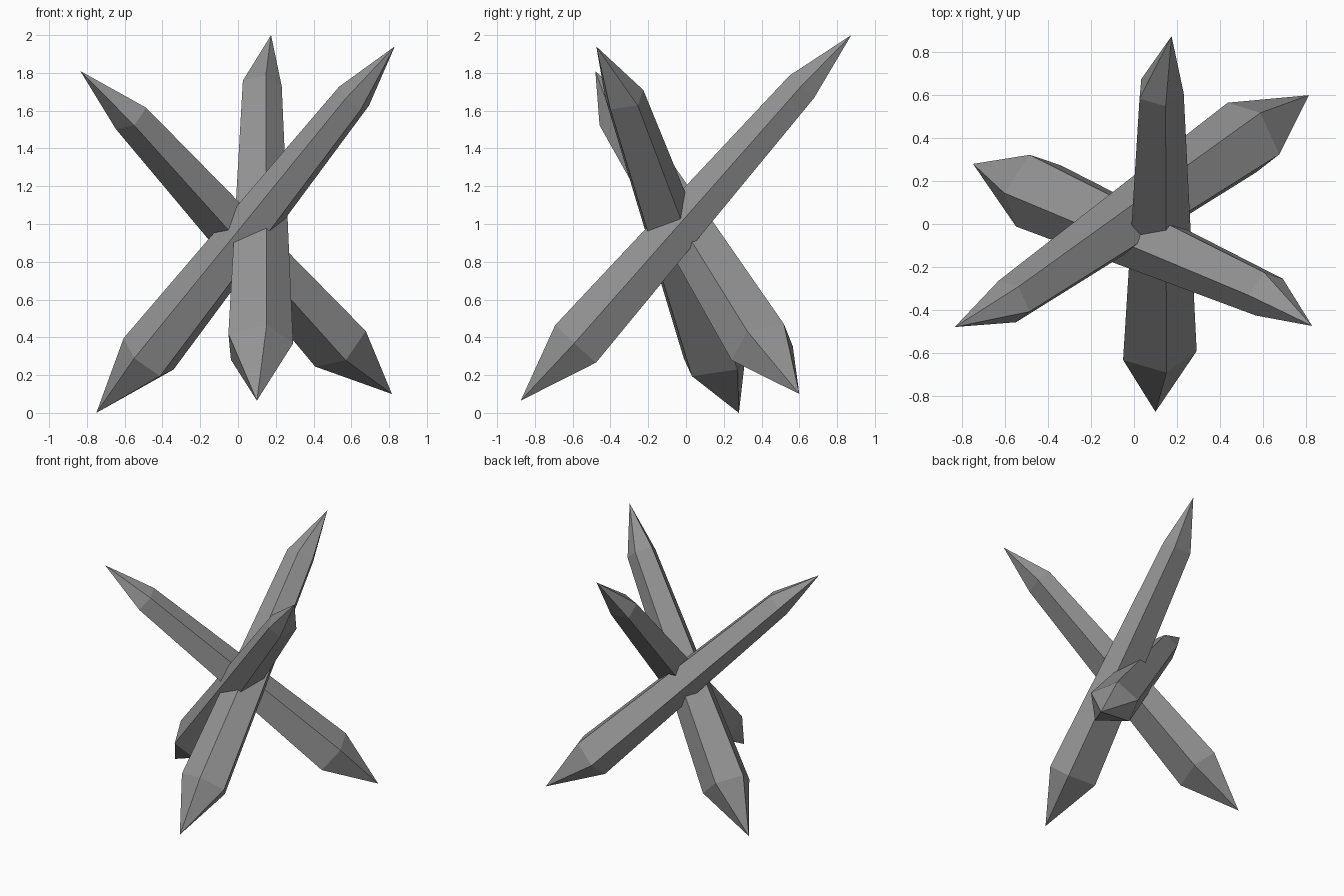
import bpy, bmesh
from math import radians
from mathutils import Vector, Matrix

cube = bpy.data.objects.get("Cube")
if cube:
    bpy.data.objects.remove(cube)

# One stone grey for every shard
grey = bpy.data.materials.new("stone_grey")
grey.use_nodes = True
colour = (0.3, 0.3, 0.3, 1)
grey.diffuse_color = colour
grey.node_tree.nodes["Principled BSDF"].inputs["Base Color"].default_value = colour

# Irregular five-sided cross-section shared by all shards
SECTION = [Vector(p) for p in
           [(.155, .077), (-.055, .127), (-.178, -.028), (-.085, -.172), (.166, -.128)]]
TOP_SCALE, TOP_SHIFT = 0.6, Vector((.038, .024))
LOW_TIP, HIGH_TIP = 0.42, 0.378      # lengths of the two points


def shard(name, low, high, roll=0):
    """Tapering five-sided crystal, pointed at both ends."""
    low, high = Vector(low), Vector(high)
    axis = (high - low).normalized()
    side = Vector((-axis.y, axis.x, 0)).normalized()
    up = axis.cross(side)
    turn = Matrix.Rotation(radians(roll), 2)

    def ring(centre, scale, shift):
        pts = [turn @ (p * scale + shift) for p in SECTION]
        return [bm.verts.new(centre + side * p.x + up * p.y) for p in pts]

    bm = bmesh.new()
    bottom = ring(low + axis * LOW_TIP, 1, Vector((0, 0)))
    top = ring(high - axis * HIGH_TIP, TOP_SCALE, TOP_SHIFT)
    tip_low, tip_high = bm.verts.new(low), bm.verts.new(high)
    for i in range(len(SECTION)):
        j = (i + 1) % len(SECTION)
        bm.faces.new((tip_low, bottom[j], bottom[i]))
        bm.faces.new((bottom[i], bottom[j], top[j], top[i]))
        bm.faces.new((top[i], top[j], tip_high))
    bmesh.ops.recalc_face_normals(bm, faces=bm.faces)
    mesh = bpy.data.meshes.new(name)
    bm.to_mesh(mesh)
    bm.free()
    mesh.materials.append(grey)
    obj = bpy.data.objects.new(name, mesh)
    bpy.context.collection.objects.link(obj)


# Three crossing shards, named by where their upper points lean
shard("back_shard", (.10, -.875, .065), (.175, .875, 2.0), -5)
shard("left_shard", (-.75, .28, .0), (.83, -.475, 1.94), 2)
shard("right_shard", (.815, .60, .10), (-.835, -.48, 1.81))
